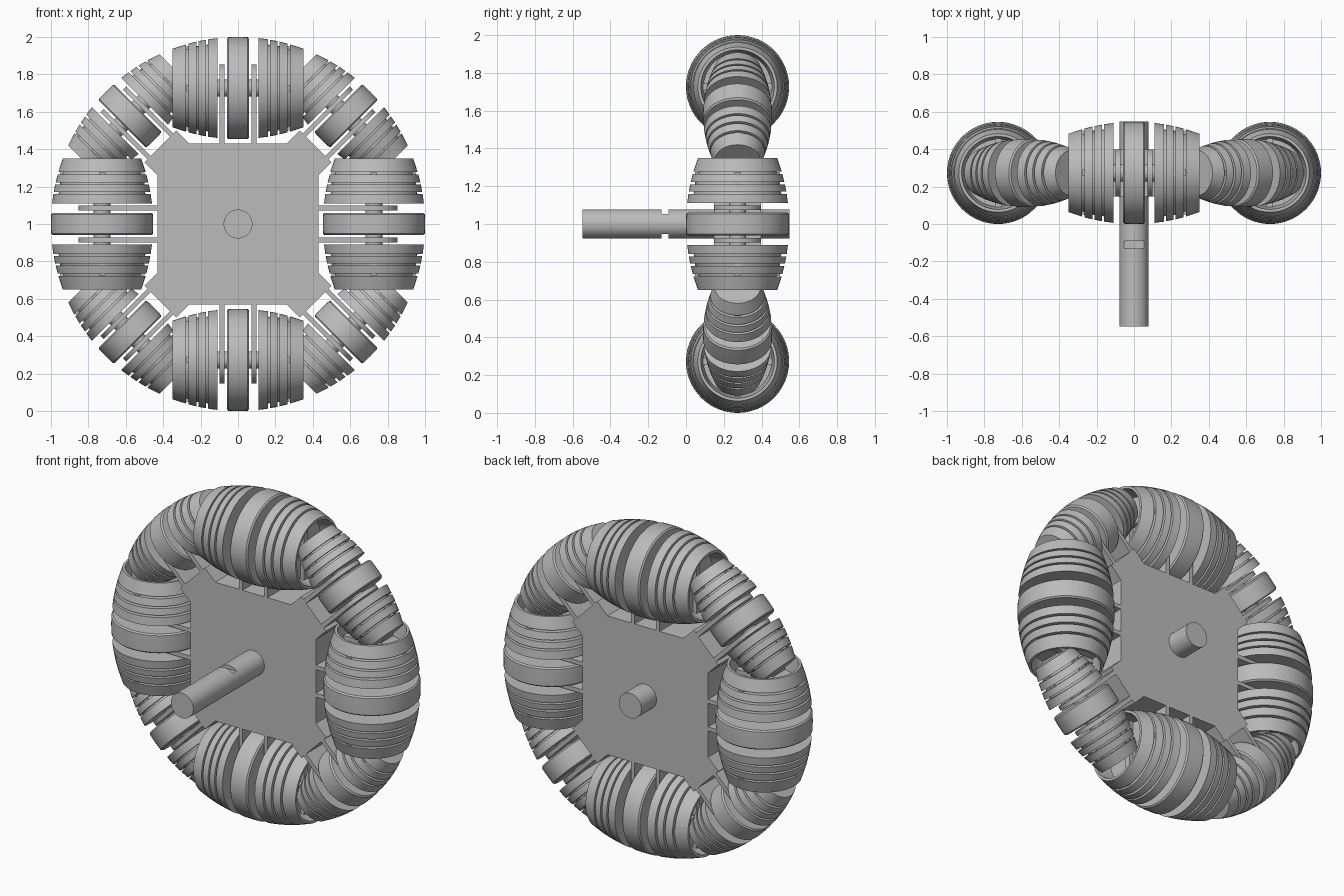
import bpy, bmesh, math
from mathutils import Matrix, Vector

cube = bpy.data.objects.get("Cube")
if cube:
    bpy.data.objects.remove(cube, do_unlink=True)

grey = bpy.data.materials.new("plain_grey")
grey.use_nodes = True
colour = (0.5, 0.5, 0.5, 1)
grey.diffuse_color = colour
grey.node_tree.nodes["Principled BSDF"].inputs["Base Color"].default_value = colour

HUB = Matrix.Translation((0, 0.273, 1))
HALF_DEPTH = 0.125
BIG, SMALL = 0.727, 0.817      # distance of roller axles from the hub


def finish(bm, name):
    bmesh.ops.recalc_face_normals(bm, faces=bm.faces[:])
    mesh = bpy.data.meshes.new(name)
    bm.to_mesh(mesh)
    bm.free()
    mesh.materials.append(grey)
    return mesh


def place(mesh, name, matrix):
    ob = bpy.data.objects.new(name, mesh)
    bpy.context.collection.objects.link(ob)
    ob.matrix_world = matrix
    return ob


def lathe(bm, profile, steps=64):
    """Spin (x, radius) points about the x axis."""
    verts = [bm.verts.new((x, 0, r)) for x, r in profile]
    edges = [bm.edges.new(p) for p in zip(verts, verts[1:])]
    bmesh.ops.spin(bm, geom=verts + edges, cent=(0, 0, 0), axis=(1, 0, 0),
                   angle=math.tau, steps=steps, use_merge=True)
    bmesh.ops.remove_doubles(bm, verts=bm.verts[:], dist=0.0001)


def prism(bm, outline, direction):
    """Extrude a closed outline along a direction."""
    face = bm.faces.new([bm.verts.new(p) for p in outline])
    new = bmesh.ops.extrude_face_region(bm, geom=[face])["geom"]
    bmesh.ops.translate(bm, vec=Vector(direction),
                        verts=[v for v in new if isinstance(v, bmesh.types.BMVert)])


def crown(x, axle):
    """Roller radius that keeps its outside on the unit wheel circle."""
    return math.sqrt(1 - x * x) - axle


def centre_ring(axle):
    bm = bmesh.new()
    xs = [-0.06, -0.052, 0, 0.052, 0.06]
    rim = [(x, crown(x, axle) - (0.008 if abs(x) > 0.055 else 0)) for x in xs]
    lathe(bm, [(-0.06, 0)] + rim + [(0.06, 0)])
    return finish(bm, "centre_ring")


def half_roller(axle, side, end, cupped):
    bm = bmesh.new()
    profile = [(0.11, 0)]
    bands = [(0.11, 0.16), (0.172, 0.21), (0.222, 0.265), (0.277, end)]
    for i, (a, b) in enumerate(bands):
        if i:
            profile.append((a, crown(a, axle) - 0.028))
        profile += [(a, crown(a, axle)), (b, crown(b, axle))]
        if i < 3:
            profile.append((b, crown(b, axle) - 0.028))
    if cupped:      # hollow end that receives the neighbouring roller
        r = crown(end, axle)
        profile += [(end, r - 0.015), (0.25, r - 0.03), (0.25, 0)]
    else:
        profile.append((end, 0))
    lathe(bm, [(x * side, r) for x, r in profile])
    # ribs bridging the grooves
    reach = crown(0.277, axle) - 0.008
    for size in ((0.12, 0.035, 2 * reach), (0.12, 2 * reach, 0.035)):
        bmesh.ops.create_cube(bm, size=1, matrix=Matrix.Translation((0.215 * side, 0, 0))
                              @ Matrix.Diagonal((*size, 1)))
    return finish(bm, "half_roller")


def spoke(axle, base, side):
    bm = bmesh.new()
    tip = [(0, HALF_DEPTH * math.cos(a), axle + HALF_DEPTH * math.sin(a))
           for a in (math.pi * i / 24 for i in range(25))]
    outline = [(0, HALF_DEPTH, base)] + tip + [(0, -HALF_DEPTH, base)]
    prism(bm, [(side * 0.073, y, z) for _, y, z in outline], (side * 0.025, 0, 0))
    return finish(bm, "spoke")


def axle_pin():
    bm = bmesh.new()
    lathe(bm, [(-0.24, 0), (-0.24, 0.045), (0.24, 0.045), (0.24, 0)], 32)
    return finish(bm, "axle")


# Eight roller stations: large on the axes, small on the diagonals
pin = axle_pin()
for kind, axle, base, end, start in (("large", BIG, 0.40, 0.35, 0),
                                     ("small", SMALL, 0.55, 0.345, 45)):
    ring = centre_ring(axle)
    halves = [half_roller(axle, s, end, kind == "large") for s in (1, -1)]
    spokes = [spoke(axle, base, s) for s in (1, -1)]
    for k in range(4):
        turn = HUB @ Matrix.Rotation(math.radians(start + 90 * k), 4, 'Y')
        out = turn @ Matrix.Translation((0, 0, axle))
        place(ring, kind + "_roller_ring", out)
        place(pin, kind + "_axle", out)
        for h, s in zip(halves, spokes):
            place(h, kind + "_roller_half", out)
            place(s, kind + "_spoke", turn)

# Hub plate: square with lugs reaching to the diagonals
corner = [(-0.26, 0.43), (0.26, 0.43), (0.33, 0.50), (0.50, 0.33)]
outline = []
for k in range(4):
    rot = Matrix.Rotation(math.radians(90 * k), 3, 'Y')
    outline += [rot @ Vector((x, -HALF_DEPTH, z)) for x, z in corner]
bm = bmesh.new()
prism(bm, outline, (0, 2 * HALF_DEPTH, 0))
place(finish(bm, "hub_plate"), "hub_plate", HUB)

# Drive shaft with a flat notch above and below
bm = bmesh.new()
for y0, y1, flat in ((-0.547, -0.13, 1), (-0.13, -0.092, 0.054), (-0.092, 0.547, 1)):
    ring = []
    for i in range(48):
        a = math.tau * i / 48
        x, z = 0.077 * math.cos(a), 0.077 * math.sin(a)
        ring.append((x, y0, 1 + max(-flat, min(flat, z))))
    prism(bm, ring, (0, y1 - y0, 0))
place(finish(bm, "drive_shaft"), "drive_shaft", Matrix.Identity(4))

# Smooth the round surfaces, keep the edges sharp
bpy.ops.object.select_all(action='DESELECT')
done = set()
for ob in bpy.context.collection.objects:
    if ob.type == 'MESH' and ob.data.name not in done:
        done.add(ob.data.name)
        ob.data.shade_smooth()
        ob.data.set_sharp_from_angle(angle=math.radians(30))
